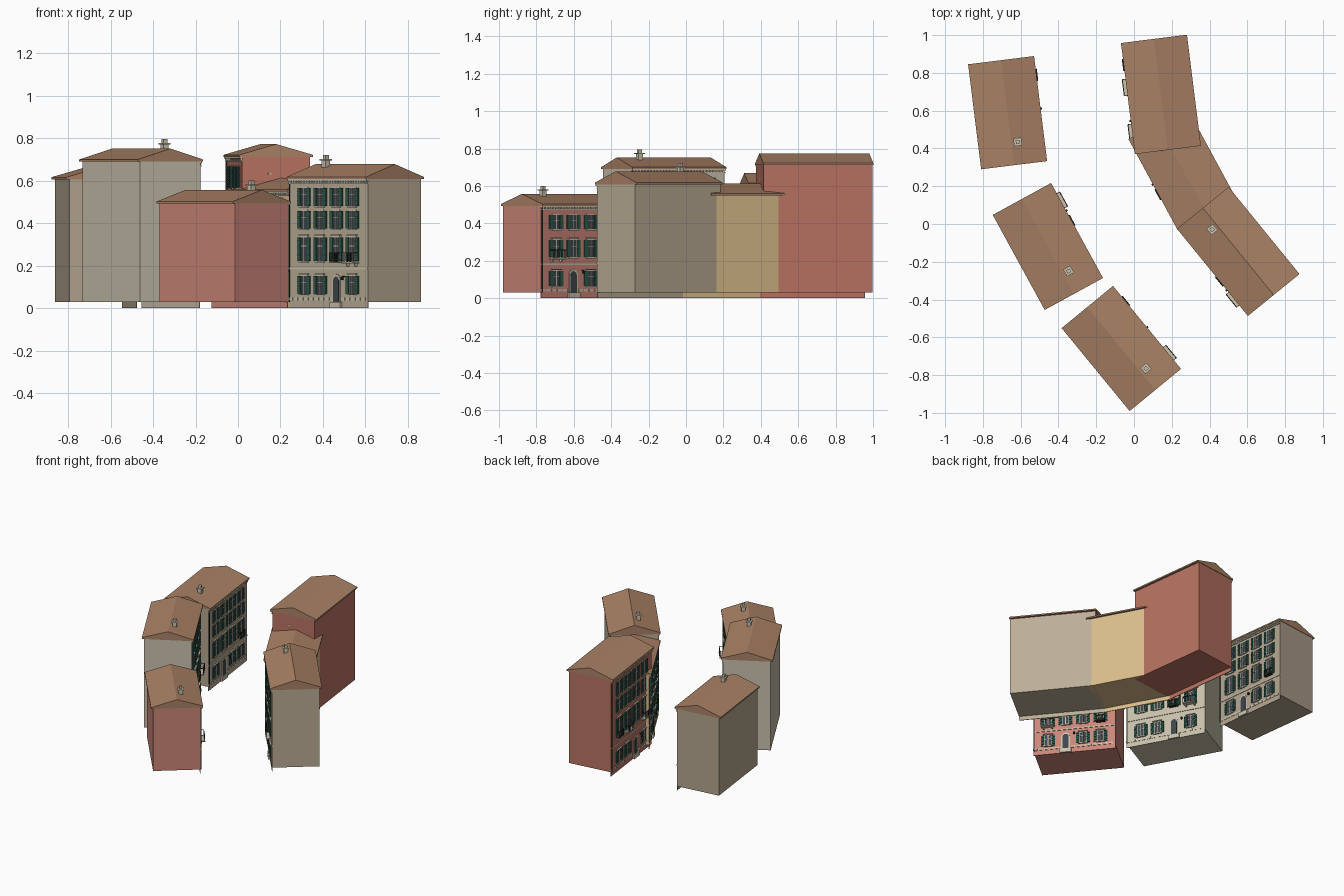
import bpy, bmesh, math
from mathutils import Matrix, Vector

if "Cube" in bpy.data.objects:
    bpy.data.objects.remove(bpy.data.objects["Cube"])


def mat(name, r, g, b):
    m = bpy.data.materials.new(name)
    m.diffuse_color = (r, g, b, 1)
    m.use_nodes = True
    m.node_tree.nodes["Principled BSDF"].inputs["Base Color"].default_value = m.diffuse_color
    return m


ROOF = mat("roof_tile", .40, .22, .13)
STONE = mat("pale_stone", .60, .54, .42)
GREEN = mat("shutter_green", .03, .11, .08)
GLASS = mat("dark_glass", .05, .06, .07)
IRON = mat("dark_iron", .02, .02, .02)
LEAF = mat("leaf_green", .06, .16, .04)


class Part:
    """Collects simple solids into one object placed in a house's local frame."""

    def __init__(self, name, material, frame):
        self.name, self.material, self.frame = name, material, frame
        self.bm = bmesh.new()

    def box(self, x0, x1, y0, y1, z0, z1):
        c = Vector(((x0 + x1) / 2, (y0 + y1) / 2, (z0 + z1) / 2))
        m = Matrix.Translation(c) @ Matrix.Diagonal((x1 - x0, y1 - y0, z1 - z0, 1))
        bmesh.ops.create_cube(self.bm, size=1, matrix=m)

    def prism(self, pts, step):
        f = self.bm.faces.new([self.bm.verts.new(p) for p in pts])
        r = bmesh.ops.extrude_face_region(self.bm, geom=[f])
        vs = [v for v in r["geom"] if isinstance(v, bmesh.types.BMVert)]
        bmesh.ops.translate(self.bm, verts=vs, vec=step)

    def done(self):
        if self.bm.verts:
            bmesh.ops.recalc_face_normals(self.bm, faces=self.bm.faces)
            me = bpy.data.meshes.new(self.name)
            self.bm.to_mesh(me)
            me.materials.append(self.material)
            ob = bpy.data.objects.new(self.name, me)
            ob.matrix_world = self.frame
            bpy.context.collection.objects.link(ob)
        self.bm.free()


def arch(cx, y, z0, w, h):
    """Outline of a round-topped opening."""
    top = z0 + h - w / 2
    return [(cx - w / 2, y, z0), (cx + w / 2, y, z0)] + [
        (cx + w / 2 * math.cos(a), y, top + w / 2 * math.sin(a))
        for a in [math.pi * i / 8 for i in range(9)]]


DEPTH, FACE = .352, .015   # roof depth, facade plane behind the eave


def house(name, p0, p1, eave, ridge, colour, rows, door, balconies, boxes, chimney=True):
    d = Vector(p1) - Vector(p0)
    L = d.length
    frame = Matrix.Translation((p0[0], p0[1], 0)) @ Matrix.Rotation(math.atan2(d.y, d.x), 4, 'Z')
    wallmat = mat(name + "_plaster", *colour)

    def part(n, m):
        return Part(name + "_" + n, m, frame)
    walls, roof, trim = part("walls", wallmat), part("roof", ROOF), part("stone_trim", STONE)
    shut, glass, iron = part("shutters", GREEN), part("window_glass", GLASS), part("railings", IRON)
    plants, slabs = part("plants", LEAF), part("balcony_slabs", STONE)

    # body, and facade sheet reaching the ground
    walls.box(.003, L - .003, FACE + .002, DEPTH - FACE, .03, eave)
    walls.box(.003, L - .003, FACE, FACE + .004, 0, eave)

    # gabled roof with eave boards
    mid = DEPTH / 2
    roof.prism([(0, 0, eave), (0, 0, eave + .01), (0, mid, ridge),
                (0, DEPTH, eave + .01), (0, DEPTH, eave)], (L, 0, 0))
    trim.box(.002, L - .002, .004, FACE, eave - .008, eave)
    trim.box(.002, L - .002, .009, FACE, eave - .022, eave - .016)
    n = 30
    for i in range(n):     # dentils and base stone blocks
        x = .006 + (L - .012) * (i + .5) / n
        trim.box(x - .005, x + .005, .007, FACE, eave - .016, eave - .008)
        if i % 2 == 0:
            trim.box(x - .014, x + .014, FACE - .003, FACE, .036, .05)

    # floor bands
    zb = (rows[0][0] + rows[0][1] / 2 + rows[1][0] - rows[1][1] / 2) / 2
    trim.box(.003, L - .003, FACE - .004, FACE, zb - .004, zb + .004)

    # windows and shutters
    for r, (zc, h) in enumerate(rows):
        for c in range(4):
            x = L / 2 + (c - 1.5) * .12
            z0, z1 = zc - h / 2, zc + h / 2
            w = .042
            if r == 0 and c == door:        # arched doorway
                trim.prism(arch(x, FACE - .004, .03, w + .018, h + .045), (0, .004, 0))
                glass.prism(arch(x, FACE - .005, .03, w, h + .034), (0, .003, 0))
                trim.box(x - .04, x + .04, FACE - .012, FACE, .0, .03)
                continue
            trim.box(x - w / 2 - .005, x + w / 2 + .005, FACE - .003, FACE, z0, z1 + .006)
            glass.box(x - w / 2, x + w / 2, FACE - .004, FACE, z0, z1)
            trim.box(x - .002, x + .002, FACE - .006, FACE, z0, z1)
            trim.box(x - w / 2, x + w / 2, FACE - .006, FACE, zc + h * .12, zc + h * .12 + .003)
            trim.box(x - .032, x + .032, FACE - .01, FACE, z0 - .006, z0)
            if r < 2:
                trim.box(x - .034, x + .034, FACE - .01, FACE, z1 + .006, z1 + .012)
            for s in (-1, 1):
                xs = x + s * (w / 2 + .014)
                shut.box(xs - .012, xs + .012, FACE - .006, FACE - .001, z0, z1)
                k = int(h / .01)
                for i in range(k):
                    zs = z0 + h * (i + .5) / k
                    shut.box(xs - .009, xs + .009, FACE - .009, FACE - .005, zs - .002, zs + .002)
            if r != 1:
                continue
            if c in balconies or c in boxes:    # railings, slabs, flower boxes
                out = -.018 if c in balconies else -.006
                hw = .045 if c in balconies else .032
                top = z0 + .04
                if c in balconies:
                    slabs.box(x - hw, x + hw, out - .002, FACE, z0 - .012, z0 - .005)
                    for s in (-1, 1):
                        slabs.box(x + s * .03 - .004, x + s * .03 + .004, 0, FACE, z0 - .026, z0 - .012)
                else:
                    iron.box(x - hw, x + hw, out, FACE, z0 - .008, z0 - .005)
                    for i in range(3):
                        bmesh.ops.create_icosphere(plants.bm, subdivisions=1, radius=.01,
                            matrix=Matrix.Translation((x + (i - 1) * .02, .003, z0 + .008)))
                iron.box(x - hw, x + hw, out, out + .003, top - .003, top)
                for i in range(9):
                    xb = x - hw + .001 + (2 * hw - .002) * i / 8
                    iron.box(xb - .001, xb + .001, out, out + .002, z0 - .006, top)
                for s in (-1, 1):
                    xe = x + s * (hw - .0015)
                    iron.box(xe - .0015, xe + .0015, out, FACE, top - .003, top)

    # drainpipe and wall lamp
    iron.box(.006, .010, FACE - .005, FACE, .03, eave - .01)
    xl = L / 2 + (door - 1) * .12
    iron.box(xl - .002, xl + .002, -.003, FACE, .148, .151)
    iron.box(xl - .005, xl + .005, -.007, .003, .132, .148)

    # chimney
    if chimney:
        ch = part("chimney", STONE)
        cx, cy = .12, .142
        for half, za, zb2 in ((.014, eave + .02, ridge + .025), (.021, ridge + .018, ridge + .025),
                              (.010, ridge + .025, ridge + .044)):
            ch.box(cx - half, cx + half, cy - half, cy + half, za, zb2)
        ch.done()
    for p in (walls, roof, trim, shut, glass, iron, plants, slabs):
        p.done()


def rows4(eave):
    k = eave / .604
    return [(.11, .085)] + [(z * k, h * k) for z, h in ((.278, .112), (.417, .082), (.523, .085))]


ROWS3 = [(.105, .08), (.265, .092), (.407, .076)]

# left side of the street
house("left_far_house", (-.46, .333), (-.529, .889), .607, .668,
      (.44, .37, .27), rows4(.607), 1, (), (3,))
house("left_middle_house", (-.164, -.286), (-.439, .217), .69, .752,
      (.58, .53, .41), rows4(.69), 2, (3,), (2,))
house("left_near_house", (.249, -.767), (-.111, -.328), .493, .557,
      (.60, .24, .19), ROWS3, 1, (0,), (3,))
# right side of the street
house("right_far_house", (-.069, .958), (.005, .370), .712, .773,
      (.48, .17, .12), rows4(.712), 2, (1, 3), (0,), False)
house("right_middle_house", (-.03, .45), (.23, -.03), .55, .612,
      (.70, .51, .26), rows4(.55), 1, (), (2,))
house("right_near_house", (.228, -.026), (.603, -.487), .608, .678,
      (.50, .42, .31), rows4(.604), 2, (3,), (2,))
